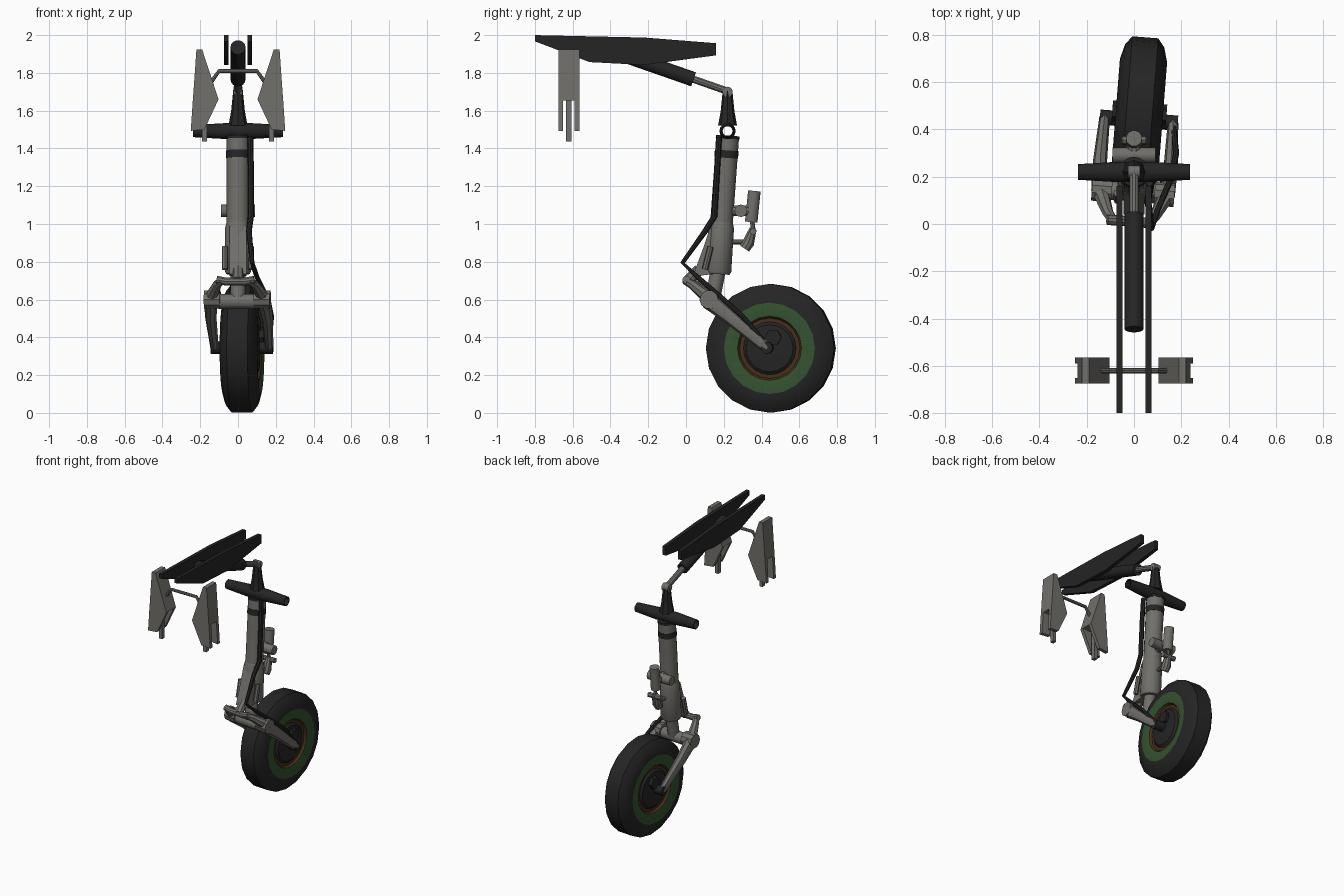
import bpy, bmesh, math
from mathutils import Vector, Matrix

if "Cube" in bpy.data.objects:
    bpy.data.objects.remove(bpy.data.objects["Cube"])

def material(name, col):
    m = bpy.data.materials.new(name)
    m.diffuse_color = (*col, 1)
    m.use_nodes = True
    m.node_tree.nodes["Principled BSDF"].inputs["Base Color"].default_value = m.diffuse_color
    return m

GREY = material("grey metal", (0.165, 0.16, 0.145))
BLACK = material("black", (0.018, 0.018, 0.018))
GREEN = material("green paint", (0.035, 0.085, 0.03))
RUST = material("rust brown", (0.06, 0.028, 0.01))

# steered lower assembly: slight turn about the strut axis
PIVOT = Matrix.Translation((0, 0.18, 0))
YAW = PIVOT @ Matrix.Rotation(math.radians(-4.5), 4, 'Z') @ PIVOT.inverted()

def finish(name, bm, mats, yaw=False, angle=35):
    bmesh.ops.recalc_face_normals(bm, faces=bm.faces)
    if yaw:
        bm.transform(YAW)
    me = bpy.data.meshes.new(name)
    bm.to_mesh(me)
    bm.free()
    for m in mats:
        me.materials.append(m)
    ob = bpy.data.objects.new(name, me)
    bpy.context.collection.objects.link(ob)
    bpy.ops.object.select_all(action='DESELECT')
    ob.select_set(True)
    bpy.context.view_layer.objects.active = ob
    bpy.ops.object.shade_smooth_by_angle(angle=math.radians(angle))
    return ob

def tube(name, pts, rad, mat, n=12, yaw=False, flat=1.0):
    """Round bar along a path; rad is a number or one radius per point."""
    pts = [Vector(p) for p in pts]
    rads = rad if isinstance(rad, (list, tuple)) else [rad] * len(pts)
    d = (pts[-1] - pts[0]).normalized()
    ref = Vector((1, 0, 0)) if abs(d.x) < 0.8 else Vector((0, 1, 0))
    bm = bmesh.new()
    rings = []
    for i, p in enumerate(pts):
        a, b = pts[max(i - 1, 0)], pts[min(i + 1, len(pts) - 1)]
        t = (b - a).normalized()
        v = t.cross(ref).normalized()
        u = v.cross(t).normalized()
        rings.append([bm.verts.new(p + rads[i] * (flat * math.cos(k * math.tau / n) * u
                      + math.sin(k * math.tau / n) * v)) for k in range(n)])
    for r, s in zip(rings, rings[1:]):
        for k in range(n):
            bm.faces.new((r[k], r[(k + 1) % n], s[(k + 1) % n], s[k]))
    bm.faces.new(rings[0])
    bm.faces.new(rings[-1])
    return finish(name, bm, [mat], yaw)

def prism(name, outline, axis, lo, hi, mat, yaw=False):
    """Extrude a 2D outline: axis 'x' takes (y, z) points, 'y' takes (x, z)."""
    bm = bmesh.new()
    put = (lambda p, d: (d, p[0], p[1])) if axis == 'x' else (lambda p, d: (p[0], d, p[1]))
    a = [bm.verts.new(put(p, lo)) for p in outline]
    b = [bm.verts.new(put(p, hi)) for p in outline]
    n = len(a)
    bm.faces.new(a)
    bm.faces.new(b)
    for i in range(n):
        bm.faces.new((a[i], a[(i + 1) % n], b[(i + 1) % n], b[i]))
    return finish(name, bm, [mat], yaw)

def lathe_x(name, prof, centre, mats, idx, n, yaw=False, closed=False):
    """Turn (x, radius) points about an axle along x; idx gives a material per segment."""
    bm = bmesh.new()
    rings = [[bm.verts.new((centre[0] + x, centre[1] + r * math.cos(k * math.tau / n),
              centre[2] + r * math.sin(k * math.tau / n))) for k in range(n)] for x, r in prof]
    segs = len(prof) if closed else len(prof) - 1
    for i in range(segs):
        r, s = rings[i], rings[(i + 1) % len(rings)]
        for k in range(n):
            f = bm.faces.new((r[k], r[(k + 1) % n], s[(k + 1) % n], s[k]))
            f.material_index = idx[i]
    if not closed:
        bm.faces.new(rings[0])
        bm.faces.new(rings[-1])
    return finish(name, bm, mats, yaw)

# wheel: tyre, green ring, rust ring, black hub
AXLE = (0, 0.45, 0.342)
half = [(0.055, 0.341), (0.083, 0.305), (0.1, 0.242), (0.09, 0.17), (0.075, 0.16),
        (0.075, 0.14), (0.088, 0.125), (0.095, 0.04)]
cols = [0, 0, 1, 2, 2, 0, 0]
prof = [(-x, r) for x, r in reversed(half)] + half
lathe_x("wheel", prof, AXLE, [BLACK, GREEN, RUST], cols[::-1] + [0] + cols, 20, yaw=True)
tube("axle", [(-0.165, 0.44, 0.345), (0.165, 0.44, 0.345)], 0.032, BLACK, yaw=True)

# fork arms, knuckles and forward links, one per side
for s, side in ((-1, "left"), (1, "right")):
    tube(side + "_fork_arm", [(s * 0.14, 0.13, 0.6), (s * 0.15, 0.25, 0.505), (s * 0.145, 0.44, 0.345),
         (s * 0.145, 0.455, 0.332)], [0.05, 0.04, 0.03, 0.022], GREY, 8, True, 0.75)
    tube(side + "_knuckle", [(s * 0.09, 0.135, 0.6), (s * 0.175, 0.135, 0.6)], 0.05, GREY, 10, True)
    tube(side + "_forward_link", [(s * 0.14, 0.13, 0.61), (s * 0.1, 0.04, 0.68), (s * 0.07, 0.0, 0.7)],
         [0.036, 0.024, 0.02], GREY, 8, True)
    tube(side + "_strut_lug", [(s * 0.07, 0.13, 0.88), (s * 0.07, 0.1, 0.76)], 0.016, GREY, 8)
    tube(side + "_brake_block", [(s * 0.09, 0.47, 0.40), (s * 0.115, 0.47, 0.40)], 0.045, BLACK, 6, True)
tube("fork_crossbar", [(-0.1, 0.135, 0.59), (0.1, 0.135, 0.59)], 0.04, GREY, 12, True)
tube("front_pivot_pin", [(-0.1, 0.01, 0.705), (-0.05, 0.01, 0.695), (0.05, 0.01, 0.695), (0.1, 0.01, 0.705)],
     0.022, GREY, 10, True)
tube("pivot_link", [(0, 0.01, 0.7), (0, 0.07, 0.76)], 0.03, GREY, 8)

# main strut, bands, lower collar, piston
def on_strut(z):
    return (0, 0.22 - (1.45 - z) * 0.072, z)
tube("strut_upper", [on_strut(1.465), on_strut(0.98)], 0.06, GREY, 16)
tube("strut_cap", [on_strut(1.468), on_strut(1.452)], 0.063, BLACK, 16)
tube("strut_band", [on_strut(1.39), on_strut(1.35)], 0.063, BLACK, 16)
tube("strut_collar", [on_strut(1.01), on_strut(0.98), on_strut(0.75), on_strut(0.735)],
     [0.06, 0.068, 0.07, 0.062], GREY, 16)
tube("piston", [on_strut(0.75), (0, 0.14, 0.6)], 0.04, GREY, 12)
prism("strut_front_bracket", [(0.13, 0.99), (0.09, 0.87), (0.04, 0.735), (0.06, 0.725), (0.15, 0.735),
      (0.18, 0.99)], 'x', -0.045, 0.045, GREY)

# hollow cross tube and tapered bracket on top of the strut
lathe_x("cross_tube", [(-0.237, 0.033), (-0.07, 0.043), (0.07, 0.043), (0.237, 0.033),
        (0.237, 0.026), (-0.237, 0.026)], (0, 0.22, 1.492), [BLACK], [0] * 6, 14, closed=True)
tube("top_bracket", [(0, 0.22, 1.522), (0, 0.22, 1.6), (0, 0.22, 1.71)], [0.05, 0.036, 0.025], BLACK, 8)
tube("top_joint", [(-0.025, 0.22, 1.7), (0.025, 0.22, 1.7)], 0.027, GREY, 12)

# retraction actuator
tube("actuator_body", [(0, -0.445, 1.935), (0, 0.04, 1.766)], 0.04, BLACK, 14)
tube("actuator_rod", [(0, 0.0, 1.78), (0, 0.22, 1.703)], 0.02, GREY, 10)

# twin roof beams
beam = [(-0.8, 2.0), (-0.8, 1.967), (-0.51, 1.857), (-0.22, 1.842), (0.16, 1.893), (0.16, 1.957), (-0.22, 1.987)]
for lo, side in ((-0.075, "left"), (0.049, "right")):
    prism(side + "_beam", beam, 'x', lo, lo + 0.026, BLACK)

# hanging door pieces with fins and centre strip
for s, side in ((-1, "left"), (1, "right")):
    def flip(pts):
        return [(s * x, z) for x, z in pts]
    prism(side + "_door_body", flip([(0.22, 1.925), (0.19, 1.925), (0.103, 1.66), (0.239, 1.655)]),
          'y', -0.675, -0.565, GREY)
    for y, end in ((-0.675, "front"), (-0.59, "back")):
        prism(side + "_door_fin_" + end, flip([(0.103, 1.66), (0.178, 1.5), (0.25, 1.493), (0.239, 1.66)]),
              'y', y, y + 0.025, GREY)
    prism(side + "_door_strip", flip([(0.165, 1.67), (0.165, 1.437), (0.19, 1.437), (0.195, 1.67)]),
          'y', -0.636, -0.605, GREY)
tube("door_rod", [(-0.15, -0.62, 1.74), (-0.1, -0.62, 1.81), (0.1, -0.62, 1.81), (0.15, -0.62, 1.74)],
     0.011, GREY, 8)

# lamps and mounts behind the strut
tube("lamp_cylinder", [(0, 0.345, 1.01), (0, 0.362, 1.175)], 0.034, GREY, 14)
tube("lamp_mount", [(0, 0.2, 1.07), (0, 0.35, 1.07)], 0.03, GREY, 10)
tube("lamp_cross_pin", [(-0.09, 0.29, 1.07), (0.09, 0.29, 1.07)], 0.033, GREY, 12)
tube("small_lamp", [(0, 0.31, 0.87), (0, 0.33, 0.9), (0, 0.355, 0.975)], [0.03, 0.033, 0.02], GREY, 10)
tube("small_lamp_arm", [(0, 0.2, 0.905), (0, 0.33, 0.905)], 0.013, GREY, 8)
tube("small_lamp_pin", [(-0.05, 0.355, 0.96), (0.05, 0.355, 0.96)], 0.018, GREY, 8)
tube("lamp_hanger", [(0, 0.35, 1.02), (0, 0.358, 0.95)], 0.012, GREY, 8)

# brake hose
tube("brake_hose", [(0.065, 0.175, 1.46), (0.068, 0.165, 1.3), (0.068, 0.15, 1.04), (0.058, 0.1, 0.96),
     (0.075, -0.018, 0.795), (0.1, 0.06, 0.72), (0.16, 0.2, 0.6), (0.178, 0.3, 0.51), (0.165, 0.42, 0.37)],
     [0.016, 0.016, 0.016, 0.015, 0.012, 0.013, 0.013, 0.013, 0.013], BLACK, 8)
